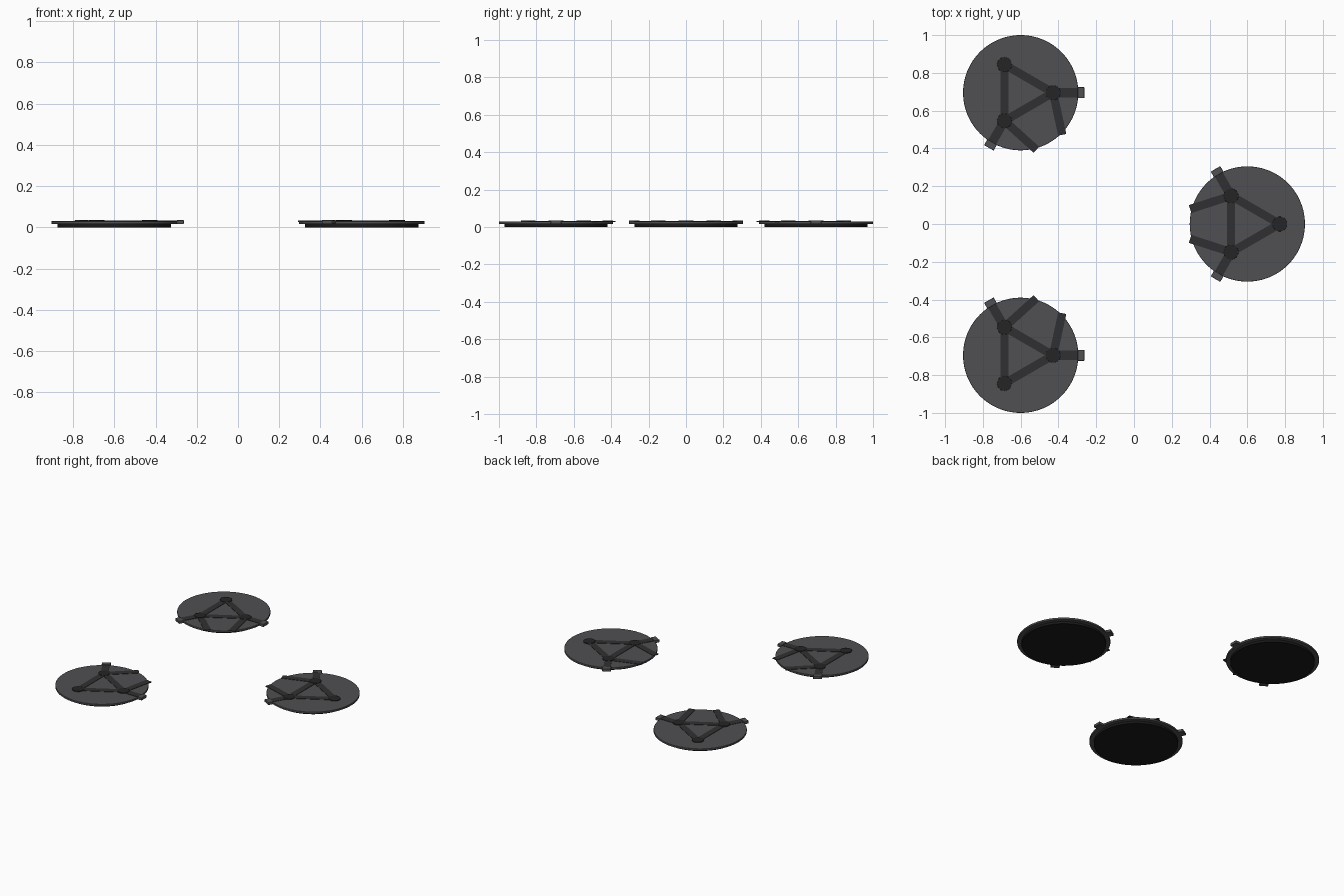
import bpy
from math import radians, cos, sin, pi, atan2, hypot
from mathutils import Matrix, Vector

if "Cube" in bpy.data.objects:
    bpy.data.objects.remove(bpy.data.objects["Cube"])


def material(name, v):
    m = bpy.data.materials.new(name)
    m.diffuse_color = (v, v, v * 1.05, 1)
    m.use_nodes = True
    m.node_tree.nodes["Principled BSDF"].inputs["Base Color"].default_value = m.diffuse_color
    return m


DECK = material("deck_grey", 0.08)
STRUT = material("strut_dark", 0.03)
HUB = material("hub_dark", 0.018)
BASE = material("base_black", 0.01)


def finish(name, mat, world, bevel):
    ob = bpy.context.object
    ob.name = name
    ob.data.materials.append(mat)
    ob.matrix_world = world @ ob.matrix_basis
    if bevel:
        mod = ob.modifiers.new("edge", 'BEVEL')
        mod.width = bevel
        mod.segments = 2
        mod.limit_method = 'ANGLE'
    bpy.ops.object.shade_smooth_by_angle(angle=radians(35))


def disc(name, x, y, r, z0, z1, mat, world, sides=96, bevel=0.001):
    bpy.ops.mesh.primitive_cylinder_add(vertices=sides, radius=r, depth=z1 - z0,
                                        location=(x, y, (z0 + z1) / 2))
    finish(name, mat, world, bevel)


def bar(name, a, b, width, z0, z1, mat, world, bevel=0):
    dx, dy = b[0] - a[0], b[1] - a[1]
    bpy.ops.mesh.primitive_cube_add(size=1)
    ob = bpy.context.object
    ob.data.transform(Matrix.Diagonal((hypot(dx, dy), width, z1 - z0, 1)))
    ob.matrix_basis = (Matrix.Translation(((a[0] + b[0]) / 2, (a[1] + b[1]) / 2, (z0 + z1) / 2))
                       @ Matrix.Rotation(atan2(dy, dx), 4, 'Z'))
    finish(name, mat, world, bevel)


def polar(r, deg):
    return Vector((r * cos(radians(deg)), r * sin(radians(deg))))


# three identical pads, each turned about the common centre
for i, centre in enumerate([(0.6, 0), (-0.6, 0.695), (-0.6, -0.695)]):
    w = Matrix.Translation((*centre, 0)) @ Matrix.Rotation(i * 2 * pi / 3, 4, 'Z')
    tag = f"_{i + 1}"

    # stepped pad
    disc("pad_base" + tag, 0, 0, 0.276, 0, 0.018, BASE, w)
    disc("pad_deck" + tag, 0, 0, 0.305, 0.016, 0.030, DECK, w, bevel=0.002)

    # triangle of struts with hubs at the corners
    nodes = [polar(0.172, a) for a in (0, 120, 240)]
    for k, n in enumerate(nodes):
        disc(f"hub_{k + 1}" + tag, n.x, n.y, 0.039, 0.026, 0.035, HUB, w, 32)
        bar(f"triangle_strut_{k + 1}" + tag, n, nodes[(k + 1) % 3], 0.044, 0.027, 0.0325, STRUT, w)

    # outward struts and rim clips on the two inner corners
    for s, side in ((1, "left"), (-1, "right")):
        n = polar(0.172, 120 * s)
        bar(f"radial_strut_{side}" + tag, n, polar(0.308, 120 * s), 0.048, 0.027, 0.0325, STRUT, w)
        bar(f"rim_clip_{side}" + tag, polar(0.302, 120 * s), polar(0.337, 120 * s),
            0.058, 0.016, 0.035, DECK, w, 0.002)
        end = Vector((-0.303, 0.079 * s))
        bar(f"inner_strut_{side}" + tag, n, end, 0.044, 0.026, 0.0325, STRUT, w)
